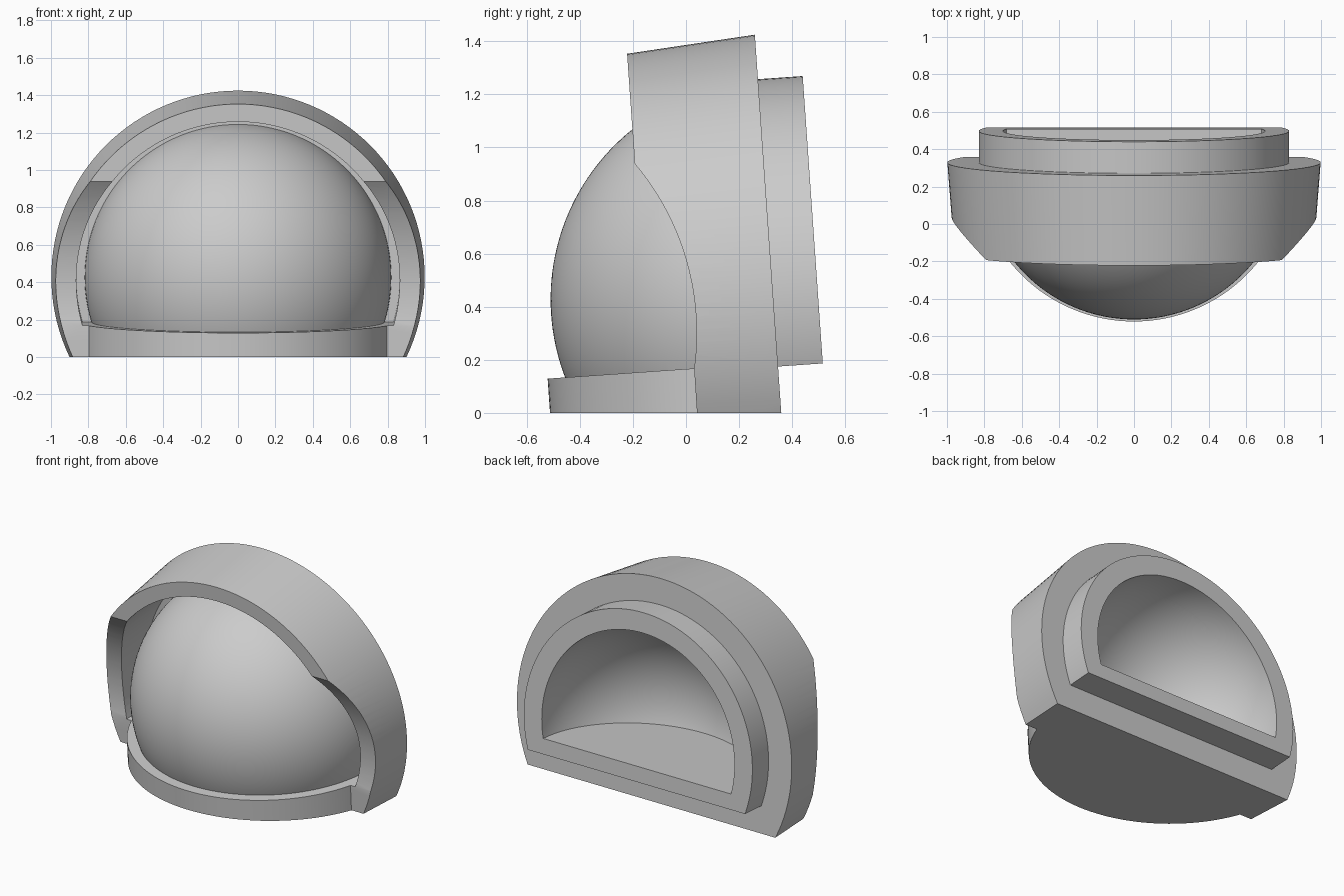
import bpy, bmesh, math
from mathutils import Matrix, Vector

if "Cube" in bpy.data.objects:
    bpy.data.objects.remove(bpy.data.objects["Cube"])

TILT = math.radians(4)
SEG = 128
AXIS_Z = 0.405          # height of the round axis before tilting

grey = bpy.data.materials.new("grey")
grey.diffuse_color = (0.6, 0.6, 0.6, 1)
grey.use_nodes = True
grey.node_tree.nodes["Principled BSDF"].inputs["Base Color"].default_value = grey.diffuse_color

UP, BACK = Vector((0, 0, 1)), Vector((0, 1, 0))
GROUND = ((0, 0, 0), Vector((0, math.sin(TILT), math.cos(TILT))))


def clip(bm, planes):
    """Keep the side each normal points to, and cap the cut."""
    for co, no in planes:
        bmesh.ops.bisect_plane(bm, geom=bm.verts[:] + bm.edges[:] + bm.faces[:],
                               plane_co=co, plane_no=no, clear_inner=True)
        bmesh.ops.holes_fill(bm, edges=[e for e in bm.edges if e.is_boundary], sides=0)


def finish(bm, name):
    bmesh.ops.recalc_face_normals(bm, faces=bm.faces)
    me = bpy.data.meshes.new(name)
    bm.to_mesh(me)
    bm.free()
    me.materials.append(grey)
    ob = bpy.data.objects.new(name, me)
    bpy.context.collection.objects.link(ob)
    return ob


def lathe(name, profile, planes=(), z=AXIS_Z):
    """Turn (radius, y) points around the front-to-back axis."""
    bm = bmesh.new()
    vs = [bm.verts.new((r, y, z)) for r, y in profile]
    es = [bm.edges.new(p) for p in zip(vs, vs[1:])]
    bmesh.ops.spin(bm, geom=vs + es, cent=(0, 0, z), axis=BACK,
                   angle=math.tau, steps=SEG)
    bmesh.ops.remove_doubles(bm, verts=bm.verts, dist=1e-4)
    clip(bm, planes)
    return finish(bm, name)


def drum(name, r, y0, y1, planes=(), r1=None):
    return lathe(name, [(0, y0), (r, y0), (r1 or r, y1), (0, y1)], planes)


def ball(radius, centre, n=40):
    """Front half of a ball as (radius, y) points."""
    return [(radius * math.sin(t), centre - radius * math.cos(t))
            for t in (math.pi / 2 * i / n for i in range(n + 1))]


def cut(ob, cutters):
    for c in cutters:
        m = ob.modifiers.new("cut", 'BOOLEAN')
        m.operation, m.solver, m.object = 'DIFFERENCE', 'EXACT', c
    me = bpy.data.meshes.new_from_object(
        ob.evaluated_get(bpy.context.evaluated_depsgraph_get()))
    ob.modifiers.clear()
    ob.data = me


# Rounded hollow with a flat floor, open at the back
cavity = lathe("cavity_cutter", ball(0.70, 0.512) + [(0.70, 0.7), (0, 0.7)],
               [((0, 0, 0.25), UP)])
# Round opening inside the hood
bore = drum("bore_cutter", 0.865, -1, 0.32, [((0, 0, 0.165), UP)])
# Side scoops: a curved profile pushed straight through from side to side
bm = bmesh.new()
pts = [(-1, 0.951)]
for i in range(33):
    v = 0.951 + (0.165 - 0.951) * i / 32
    pts.append((-0.927 + math.sqrt(0.99 ** 2 - (v - 0.366) ** 2), v))
pts += [(0.04, -0.3), (-1, -0.3)]
face = bm.faces.new([bm.verts.new((-1.5, y, v)) for y, v in pts])
ext = bmesh.ops.extrude_face_region(bm, geom=[face])
bmesh.ops.translate(bm, vec=(3, 0, 0),
                    verts=[g for g in ext["geom"] if isinstance(g, bmesh.types.BMVert)])
scoop = finish(bm, "scoop_cutter")

# Flared hood with a back wall
hood = drum("hood", 0.96, -0.127, 0.358, [GROUND], r1=0.998)
cut(hood, [bore, scoop, cavity])

# Domed front
dome = lathe("dome", ball(0.82, 0.339) + [(0.82, 0.345), (0, 0.345)],
             [((0, 0, 0.16), UP)])
cut(dome, [cavity])

# Raised ring at the back
back_ring = drum("back_ring", 0.83, 0.345, 0.527, [((0, 0, 0.15), UP)])
cut(back_ring, [cavity])

# Round shelf under the dome
bm = bmesh.new()
bmesh.ops.create_cone(bm, cap_ends=True, segments=SEG, radius1=0.85, radius2=0.85,
                      depth=0.365, matrix=Matrix.Translation((0, 0.339, -0.0175)))
clip(bm, [GROUND, ((0, 0.06, 0), -BACK)])
shelf = finish(bm, "shelf")

for c in (cavity, bore, scoop):
    bpy.data.objects.remove(c)

# Lean everything back and shade
for ob in (hood, dome, back_ring, shelf):
    ob.data.transform(Matrix.Rotation(TILT, 4, 'X'))
    bpy.ops.object.select_all(action='DESELECT')
    ob.select_set(True)
    bpy.context.view_layer.objects.active = ob
    bpy.ops.object.shade_smooth_by_angle(angle=math.radians(25))
